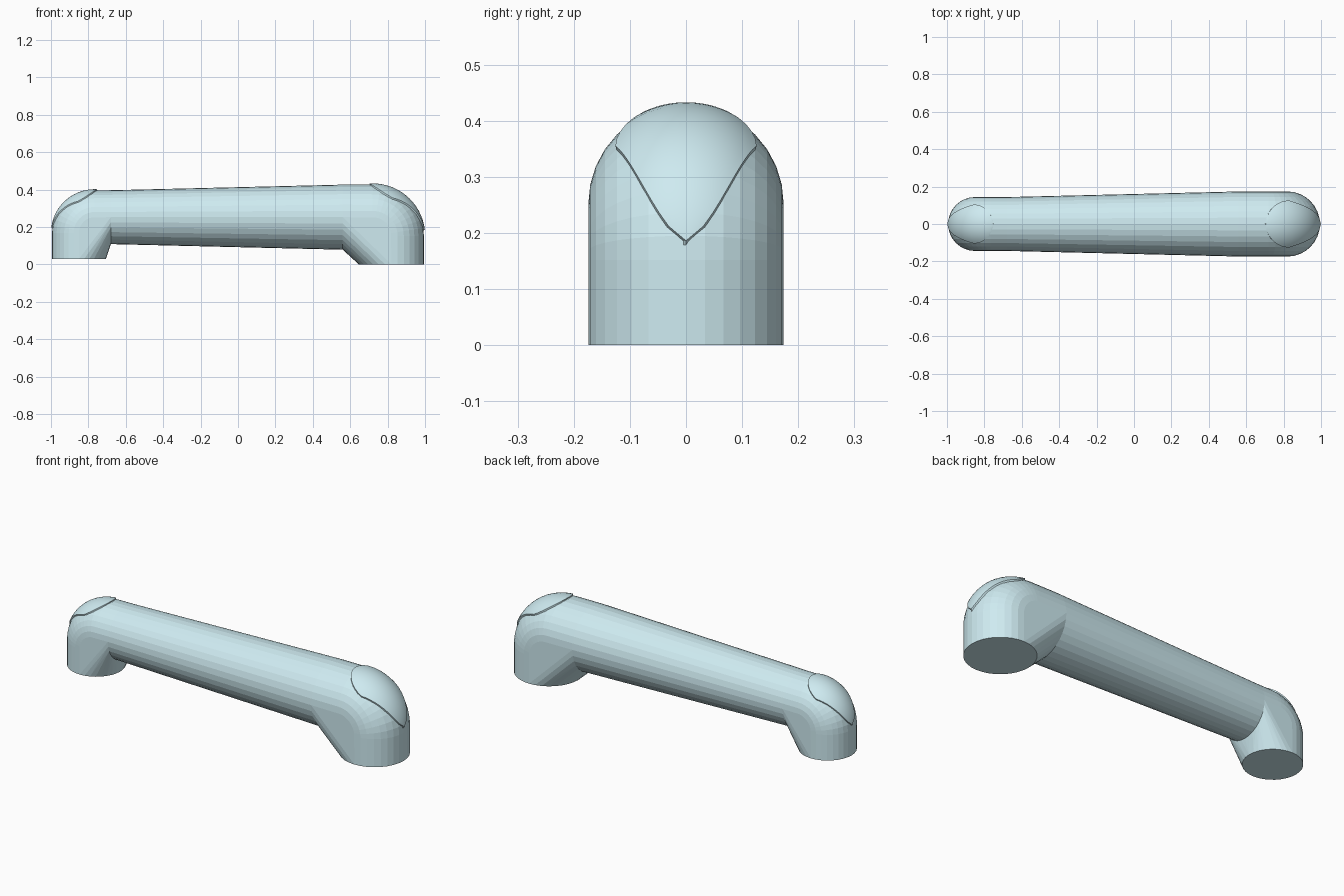
import bpy, bmesh, math
from math import sin, cos, radians
from mathutils import Vector

if "Cube" in bpy.data.objects:
    bpy.data.objects.remove(bpy.data.objects["Cube"])

SIDES = 32
AXIS_Z = 0.2525

mat = bpy.data.materials.new("pale_blue")
mat.diffuse_color = (0.62, 0.83, 0.88, 1)
mat.use_nodes = True
mat.node_tree.nodes["Principled BSDF"].inputs["Base Color"].default_value = mat.diffuse_color


def finish(bm, name, smooth=None):
    bmesh.ops.recalc_face_normals(bm, faces=bm.faces[:])
    me = bpy.data.meshes.new(name)
    bm.to_mesh(me)
    bm.free()
    me.materials.append(mat)
    ob = bpy.data.objects.new(name, me)
    bpy.context.collection.objects.link(ob)
    if smooth:
        bpy.context.view_layer.objects.active = ob
        ob.select_set(True)
        bpy.ops.object.shade_smooth_by_angle(angle=radians(smooth))
        ob.select_set(False)
    return ob


def tube_ring(x, r):
    return [Vector((x, r * sin(a), AXIS_Z + r * cos(a)))
            for a in (2 * math.pi * i / SIDES for i in range(SIDES))]


def bend_point(side, pivot, d, r, t, phi):
    # point on the bend: t runs from leg (0) to tube (90 degrees), phi goes round the section
    k = d + r * cos(phi)
    return Vector((side * (pivot[0] + k * cos(t)), r * sin(phi), pivot[1] + k * sin(t)))


def elbow(name, side, pivot, d, r, base_z, joint_x):
    # foot, rounded bend and gusset as one convex body
    bm = bmesh.new()
    pts = tube_ring(side * joint_x, r)
    for i in range(SIDES):
        a = 2 * math.pi * i / SIDES
        pts.append(Vector((side * (pivot[0] + d + r * cos(a)), r * sin(a), base_z)))
        pts += [bend_point(side, pivot, d, r, radians(90 * k / 10), a) for k in range(11)]
    verts = [bm.verts.new(p) for p in pts]
    res = bmesh.ops.convex_hull(bm, input=verts)
    junk = {g for g in res["geom_interior"] + res["geom_unused"]
            if isinstance(g, bmesh.types.BMVert)}
    bmesh.ops.delete(bm, geom=list(junk), context='VERTS')
    bmesh.ops.dissolve_limit(bm, angle_limit=radians(0.5), verts=bm.verts[:], edges=bm.edges[:])
    # open the end that joins the tube
    ends = [f for f in bm.faces if all(abs(v.co.x - side * joint_x) < 1e-4 for v in f.verts)]
    bmesh.ops.delete(bm, geom=ends, context='FACES')
    finish(bm, name)


def cap(name, side, pivot, d, r, lift):
    # slightly raised teardrop pad over the outside of the bend
    bm = bmesh.new()
    t0, tm, t1, wide, n = 7, 62, 93, 44, 8
    angles = [t0 + (tm - t0) * i / 10 for i in range(11)]
    angles += [tm + (t1 - tm) * sin(radians(90 * i / 8)) for i in range(1, 9)]
    rows = [(t0 - 2, 0, -0.004)] + [(t, None, lift) for t in angles] + [(t1 + 2, 0, -0.004)]
    grid = []
    for t, a, off in rows:
        if a is None:
            a = wide * ((t - t0) / (tm - t0)) ** 0.65 if t <= tm else \
                wide * math.sqrt(max(0, 1 - ((t - tm) / (t1 - tm)) ** 2))
        cols = [(-a - 2, -0.004)] + [(a * j / n, off) for j in range(-n, n + 1)] + [(a + 2, -0.004)]
        grid.append([bm.verts.new(bend_point(side, pivot, d, r + o, radians(t), radians(p)))
                     for p, o in cols])
    for g, h in zip(grid, grid[1:]):
        for j in range(len(g) - 1):
            bm.faces.new((g[j], g[j + 1], h[j + 1], h[j]))
    bmesh.ops.remove_doubles(bm, verts=bm.verts[:], dist=1e-4)
    finish(bm, name, 25)


# tapered main tube
bm = bmesh.new()
rings = [[bm.verts.new(p) for p in tube_ring(x, r)] for x, r in ((-0.68, 0.144), (0.56, 0.174))]
for i in range(SIDES):
    j = (i + 1) % SIDES
    bm.faces.new((rings[0][i], rings[0][j], rings[1][j], rings[1][i]))
finish(bm, "main_tube")

# large right end and small left end
for label, side, pivot, d, r, base_z, joint_x, lift in (
        ("right", 1, (0.72, 0.152), 0.10, 0.174, 0.0, 0.56, 0.007),
        ("left", -1, (0.767, 0.169), 0.083, 0.144, 0.03, 0.68, 0.006)):
    elbow(label + "_elbow_foot", side, pivot, d, r, base_z, joint_x)
    cap(label + "_elbow_cap", side, pivot, d, r, lift)
